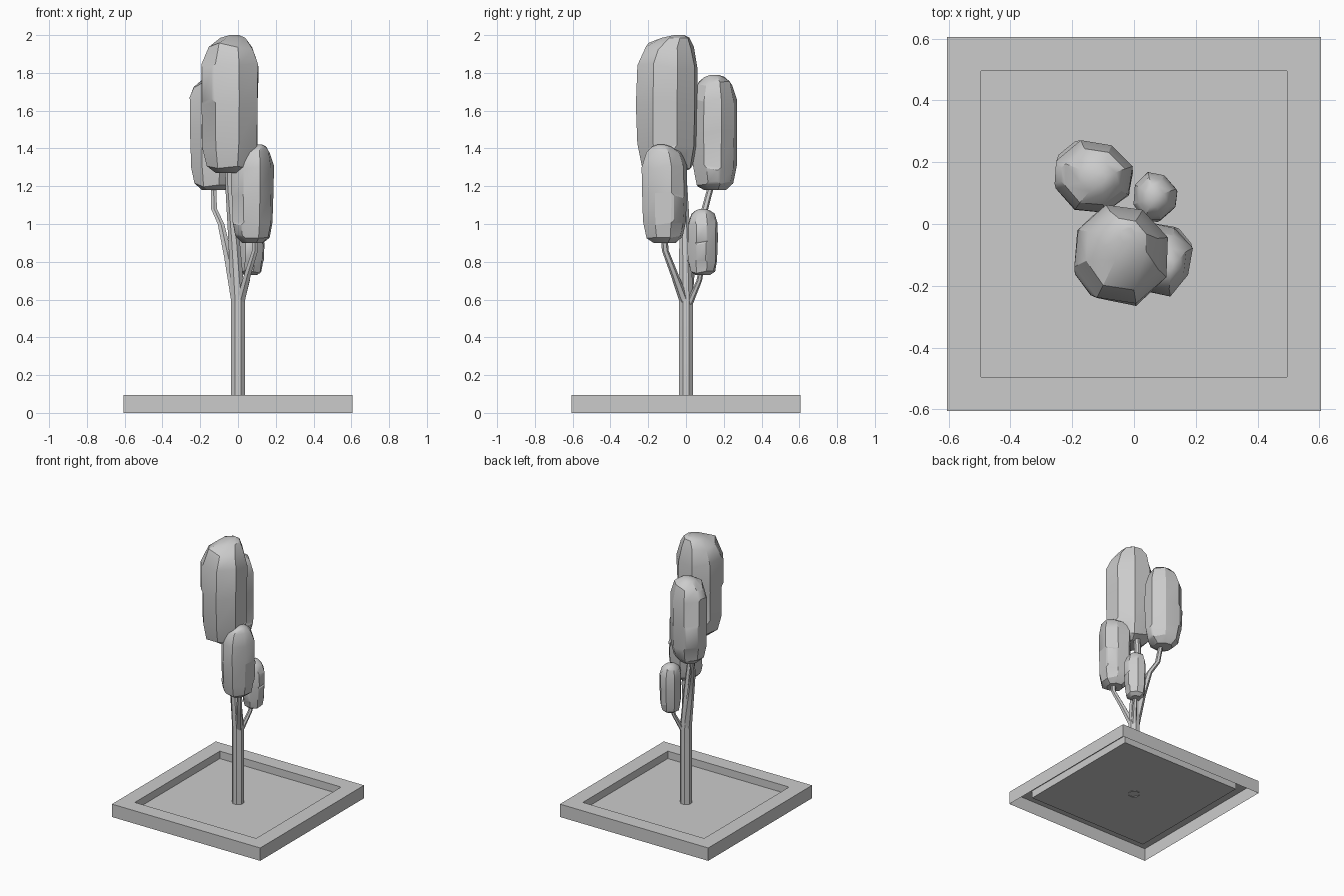
import bpy, bmesh, math, random
from mathutils import Vector

if "Cube" in bpy.data.objects:
    bpy.data.objects.remove(bpy.data.objects["Cube"])

random.seed(4)


def finish(name, bm, smooth=None):
    me = bpy.data.meshes.new(name)
    bm.to_mesh(me)
    bm.free()
    ob = bpy.data.objects.new(name, me)
    bpy.context.collection.objects.link(ob)
    if smooth:
        bpy.ops.object.select_all(action='DESELECT')
        ob.select_set(True)
        bpy.context.view_layer.objects.active = ob
        bpy.ops.object.shade_smooth_by_angle(angle=math.radians(smooth))
    return ob


def ring(bm, c, rx, ry, n, turn=0.0, jitter=None):
    out = []
    for i in range(n):
        a = turn + 2 * math.pi * i / n
        k = jitter[i] if jitter else 1
        out.append(bm.verts.new((c[0] + rx * k * math.cos(a), c[1] + ry * k * math.sin(a), c[2])))
    return out


def bridge(bm, a, b):
    n = len(a)
    return [bm.faces.new((a[i], a[(i + 1) % n], b[(i + 1) % n], b[i])) for i in range(n)]


def stem(name, pts, n=6):
    # pts: (x, y, z, radius)
    bm = bmesh.new()
    rings = [ring(bm, p, p[3], p[3], n, math.pi / n) for p in pts]
    for a, b in zip(rings, rings[1:]):
        bridge(bm, a, b)
    finish(name, bm, 30)


def foliage(name, centre, rx, ry, z0, z1, tip, n=8):
    # profile: (height, width, drift towards the tip)
    prof = [(0, .5, 0), (.05, .82, 0), (.2, .96, 0), (.5, 1, 0),
            (.77, 1, .05), (.92, .78, .2), (.98, .45, .7), (1, .17, 1)]
    bm = bmesh.new()
    shape = [random.uniform(.93, 1.05) for _ in range(n)]
    rings, side = [], []
    for h, w, d in prof:
        c = (centre[0] + tip[0] * d, centre[1] + tip[1] * d, z0 + h * (z1 - z0))
        r = ring(bm, c, rx * w, ry * w, n, .3, [s * random.uniform(.98, 1.02) for s in shape])
        if 0 < h < .95:
            for v in r:
                v.co.z += random.uniform(-.025, .025) * (z1 - z0)
        rings.append(r)
    for k, (a, b) in enumerate(zip(rings, rings[1:])):
        f = bridge(bm, a, b)
        if 1 <= k <= 4:
            side += f
    bm.faces.new(rings[0][::-1])
    bm.faces.new(rings[-1])
    # a few raised leaf clumps
    for f in random.sample(side, 4):
        bmesh.ops.inset_region(bm, faces=[f], thickness=rx * .16, depth=rx * .07)
    finish(name, bm, 32)


# Planter rim, open underneath, with the soil sheet inside
bm = bmesh.new()
rim = [ring(bm, (0, 0, z), h * math.sqrt(2), h * math.sqrt(2), 4, math.pi / 4)
       for h, z in ((.605, 0), (.605, .095), (.495, .095), (.495, .04))]
for a, b in zip(rim, rim[1:]):
    bridge(bm, a, b)
finish("planter_rim", bm)
bm = bmesh.new()
bm.faces.new(ring(bm, (0, 0, .04), .7, .7, 4, math.pi / 4))
finish("soil", bm)

# Trunk and branches
stem("trunk", [(0, 0, .035, .041), (0, 0, .6, .041), (-.02, -.005, .9, .033),
               (-.045, -.015, 1.2, .024), (-.05, -.04, 1.4, .02)], 8)
stem("left_branch", [(-.005, 0, .58, .034), (-.05, .025, .82, .026), (-.09, .055, 1.0, .02),
                     (-.127, .1, 1.08, .018), (-.13, .14, 1.23, .016)])
stem("front_branch", [(.01, -.005, .58, .027), (.05, -.06, .73, .021),
                      (.09, -.11, .86, .018), (.09, -.115, .95, .016)])
stem("back_branch", [(.01, .01, .56, .02), (.05, .07, .7, .015), (.06, .085, .78, .013)])

# Leaf crowns
foliage("top_crown", (-.045, -.095), .165, .168, 1.27, 2.0, (.025, .06))
foliage("left_crown", (-.133, .15), .132, .122, 1.18, 1.79, (.02, 0))
foliage("front_crown", (.08, -.112), .115, .12, .9, 1.42, (.03, -.02))
foliage("back_crown", (.066, .088), .07, .082, .73, 1.08, (0, 0))
